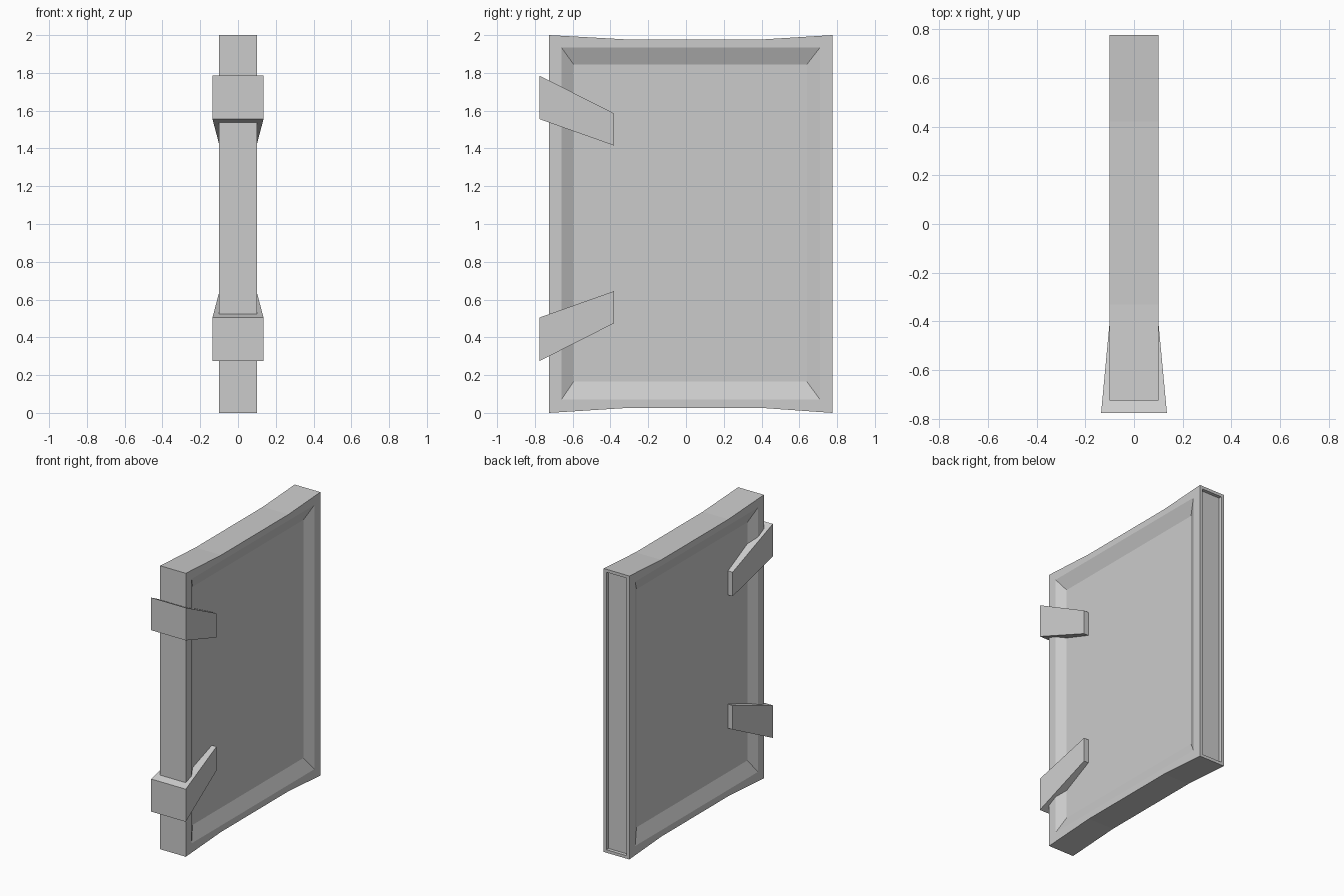
import bpy, bmesh

if "Cube" in bpy.data.objects:
    bpy.data.objects.remove(bpy.data.objects["Cube"])


def finish(bm, name):
    bmesh.ops.recalc_face_normals(bm, faces=bm.faces[:])
    mesh = bpy.data.meshes.new(name)
    bm.to_mesh(mesh)
    bm.free()
    obj = bpy.data.objects.new(name, mesh)
    bpy.context.collection.objects.link(obj)
    return obj


# Panel body: bowed outline, with a sloped recess on both broad sides
outline = [(-.725, 0), (-.33, .025), (.42, .025), (.775, 0),
           (.775, 2), (.42, 1.978), (-.33, 1.978), (-.725, 2)]
rim = [(-.66, .07), (.71, .07), (.71, 1.935), (-.66, 1.935)]
floor = [(-.595, .165), (.64, .165), (.64, 1.845), (-.595, 1.845)]

bm = bmesh.new()
edges = []
for s in (-1, 1):
    def ring(points, x):
        return [bm.verts.new((s * x, y, z)) for y, z in points]
    o, r, f = ring(outline, .1), ring(rim, .1), ring(floor, .062)
    edges.append(o)
    # flat rim
    bm.faces.new((o[0], o[1], o[2], o[3], r[1], r[0]))
    bm.faces.new((o[3], o[4], r[2], r[1]))
    bm.faces.new((o[4], o[5], o[6], o[7], r[3], r[2]))
    bm.faces.new((o[7], o[0], r[0], r[3]))
    # sloped walls and recessed floor
    for i in range(4):
        j = (i + 1) % 4
        bm.faces.new((r[i], r[j], f[j], f[i]))
    bm.faces.new(f)
# narrow edge faces
sides = []
for i in range(8):
    j = (i + 1) % 8
    sides.append(bm.faces.new((edges[0][i], edges[0][j], edges[1][j], edges[1][i])))
bmesh.ops.recalc_face_normals(bm, faces=bm.faces[:])
# shallow groove along the back edge
bmesh.ops.inset_individual(bm, faces=[sides[3]], thickness=.03, depth=0)
bmesh.ops.inset_individual(bm, faces=[sides[3]], thickness=.003, depth=-.02)
finish(bm, "panel_body")


# Tapered straps wrapping the front edge, mirrored top and bottom
strap = [(-.775, 1.785, .135), (-.775, 1.555, .135), (-.38, 1.415, .098), (-.38, 1.585, .098)]
for name, flip in (("upper_strap", False), ("lower_strap", True)):
    bm = bmesh.new()
    a, b = [[bm.verts.new((s * x, y, 2.06 - z if flip else z)) for y, z, x in strap]
            for s in (-1, 1)]
    bm.faces.new(a)
    bm.faces.new(b)
    for i in range(4):
        j = (i + 1) % 4
        bm.faces.new((a[i], a[j], b[j], b[i]))
    finish(bm, name)
